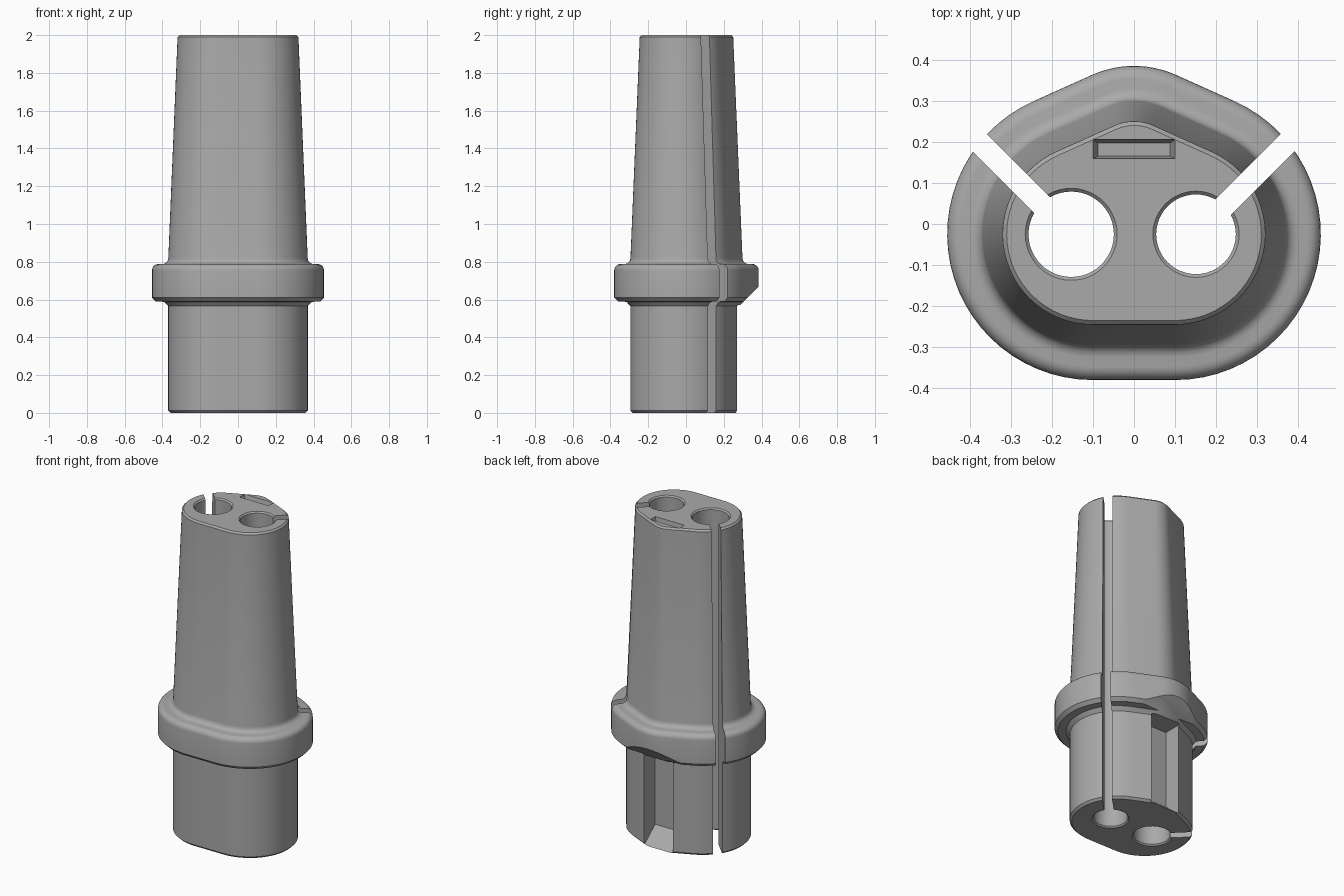
import bpy, bmesh, math
from mathutils import Matrix

default_cube = bpy.data.objects.get("Cube")
if default_cube:
    bpy.data.objects.remove(default_cube, do_unlink=True)

grey = bpy.data.materials.new("plain grey")
grey.use_nodes = True
GREY = (0.4, 0.4, 0.4, 1)
grey.diffuse_color = GREY
grey.node_tree.nodes["Principled BSDF"].inputs["Base Color"].default_value = GREY


def outline(d):
    """Rounded triangle: two side circles and a back circle, all grown by d."""
    tilt = math.radians(24)
    side, back = 0.22 + d, 0.115 + d
    arcs = [(0.1, -0.025, side, -math.pi / 2, math.pi / 2 - tilt, 28),
            (0, 0.135, back, math.pi / 2 - tilt, math.pi / 2 + tilt, 12),
            (-0.1, -0.025, side, math.pi / 2 + tilt, math.pi * 1.5, 28)]
    pts = []
    for cx, cy, r, a0, a1, n in arcs:
        for i in range(n + 1):
            a = a0 + (a1 - a0) * i / n
            pts.append((cx + r * math.cos(a), cy + r * math.sin(a)))
    return pts


def loft(name, sections):
    """Skin a closed solid through a list of point rings."""
    bm = bmesh.new()
    rings = [[bm.verts.new(p) for p in s] for s in sections]
    n = len(rings[0])
    for lo, hi in zip(rings, rings[1:]):
        for i in range(n):
            j = (i + 1) % n
            bm.faces.new((lo[i], lo[j], hi[j], hi[i]))
    bm.faces.new(rings[0][::-1])
    bm.faces.new(rings[-1])
    bmesh.ops.recalc_face_normals(bm, faces=bm.faces)
    mesh = bpy.data.meshes.new(name)
    bm.to_mesh(mesh)
    bm.free()
    mesh.materials.append(grey)
    obj = bpy.data.objects.new(name, mesh)
    bpy.context.collection.objects.link(obj)
    return obj


def round_hole(name, x, y, r):
    """Through hole with a chamfer at each end."""
    steps = [(-0.02, r + 0.028), (0.008, r), (1.992, r), (2.02, r + 0.028)]
    ring = [math.tau * i / 48 for i in range(48)]
    return loft(name, [[(x + q * math.cos(a), y + q * math.sin(a), z) for a in ring]
                       for z, q in steps])


def box_ring(hx, y0, y1, z):
    return [(-hx, y0, z), (hx, y0, z), (hx, y1, z), (-hx, y1, z)]


def side_prism(name, half_width, yz):
    return loft(name, [[(x, y, z) for y, z in yz] for x in (-half_width, half_width)])


# Body: plug, collar, flange with rounded lip, fillet and tapered upper shaft
profile = [(0, 0.037), (0.013, 0.05), (0.565, 0.05), (0.588, 0.07), (0.59, 0.115),
           (0.61, 0.135), (0.755, 0.135)]
profile += [(0.755 + 0.033 * math.sin(a), 0.102 + 0.033 * math.cos(a))
            for a in (math.radians(k) for k in (18, 36, 54, 72, 90))]
profile += [(0.82 - 0.032 * math.cos(a), 0.08 - 0.031 * math.sin(a))
            for a in (math.radians(k) for k in (0, 22, 45, 67, 90))]
profile += [(1.99, 0.0), (2.0, -0.01)]
body = loft("plug_body", [[(x, y, z) for x, y in outline(d)] for z, d in profile])

# Cutters: two holes, two diagonal slits, rear keyway, flange bevel, top pocket
cutters = []
for side, x, r in ((1, 0.151, 0.097), (-1, -0.153, 0.104)):
    cutters.append(round_hole("hole_cutter", x, -0.025, r))
    slit = loft("slit_cutter", [[(0.06, -0.027, z), (0.6, -0.027, z),
                                 (0.6, 0.027, z), (0.06, 0.027, z)] for z in (-0.1, 2.1)])
    angle = math.pi / 4 if side > 0 else math.pi * 0.75
    slit.data.transform(Matrix.Translation((x, -0.025, 0)) @ Matrix.Rotation(angle, 4, 'Z'))
    cutters.append(slit)
cutters.append(side_prism("keyway_cutter", 0.1, [(0.16, 0.088), (0.16, 0.572), (0.5, 0.572),
                                                 (0.5, -0.1), (0.39, -0.1)]))
cutters.append(side_prism("flange_bevel_cutter", 0.5, [(0.287, 0.571), (0.5, 0.784),
                                                       (0.5, 0.571)]))
cutters.append(loft("pocket_cutter", [box_ring(0.088, 0.165, 0.197, 1.96),
                                      box_ring(0.1, 0.159, 0.206, 2.0),
                                      box_ring(0.1, 0.159, 0.206, 2.05)]))
for cutter in cutters:
    mod = body.modifiers.new(cutter.name, 'BOOLEAN')
    mod.operation = 'DIFFERENCE'
    mod.solver = 'EXACT'
    mod.object = cutter

# Bake the cuts, drop the cutters and shade
bpy.context.view_layer.objects.active = body
body.select_set(True)
for mod in list(body.modifiers):
    bpy.ops.object.modifier_apply(modifier=mod.name)
for cutter in cutters:
    bpy.data.objects.remove(cutter, do_unlink=True)
bpy.ops.object.select_all(action='DESELECT')
body.select_set(True)
bpy.ops.object.shade_smooth_by_angle(angle=math.radians(25))
